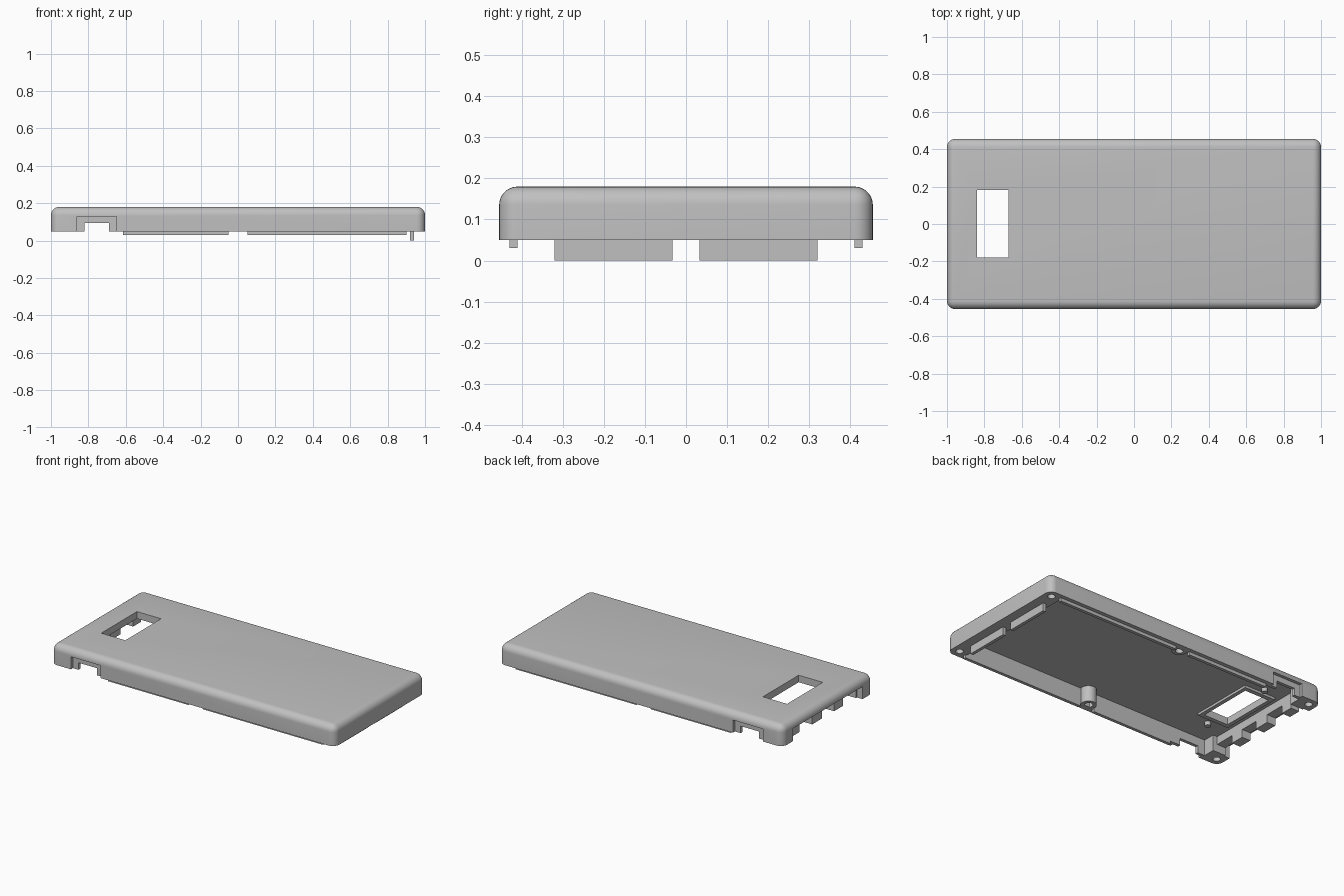
import bpy, bmesh
from mathutils import Matrix

cube = bpy.data.objects.get("Cube")
if cube:
    bpy.data.objects.remove(cube, do_unlink=True)

GREY = (0.53, 0.53, 0.53, 1)
mat = bpy.data.materials.new("plastic grey")
mat.use_nodes = True
mat.diffuse_color = GREY
mat.node_tree.nodes["Principled BSDF"].inputs["Base Color"].default_value = GREY


def finish(name, bm):
    mesh = bpy.data.meshes.new(name)
    bmesh.ops.recalc_face_normals(bm, faces=bm.faces)
    bm.to_mesh(mesh)
    bm.free()
    mesh.materials.append(mat)
    obj = bpy.data.objects.new(name, mesh)
    bpy.context.scene.collection.objects.link(obj)
    return obj


def box_mesh(x, y, z):
    bm = bmesh.new()
    bmesh.ops.create_cube(bm, size=1)
    for v in bm.verts:
        v.co = [r[0] if c < 0 else r[1] for r, c in zip((x, y, z), v.co)]
    return bm


def box(name, x, y, z):
    return finish(name, box_mesh(x, y, z))


def cylinder(name, x, y, radius, z):
    bm = bmesh.new()
    bmesh.ops.create_cone(bm, cap_ends=True, segments=32, radius1=radius, radius2=radius,
                          depth=z[1] - z[0],
                          matrix=Matrix.Translation((x, y, (z[0] + z[1]) / 2)))
    return finish(name, bm)


def select(obj):
    bpy.ops.object.select_all(action="DESELECT")
    obj.select_set(True)
    bpy.context.view_layer.objects.active = obj


def cut(obj, cutter):
    mod = obj.modifiers.new("cut", "BOOLEAN")
    mod.operation = "DIFFERENCE"
    mod.solver = "EXACT"
    mod.object = cutter
    select(obj)
    bpy.ops.object.modifier_apply(modifier=mod.name)
    bpy.data.objects.remove(cutter, do_unlink=True)


def smooth(obj):
    select(obj)
    bpy.ops.object.shade_smooth_by_angle()


BOTTOM, CEILING, TOP = 0.05, 0.15, 0.18
BELOW = -0.1
SIDES = (("front", -1), ("back", 1))


def span(side, a, b):
    return tuple(sorted((side * a, side * b)))


# Rounded outer shell
bm = box_mesh((-1, 1), (-0.455, 0.455), (BOTTOM, TOP))
edges = [e for e in bm.edges if max(v.co.z for v in e.verts) > 0.1]
bmesh.ops.bevel(bm, geom=edges, offset=0.044, segments=7, profile=0.5, affect="EDGES")
shell = finish("case_shell", bm)

# Hollow interior, leaving screw blocks in the corners
cut(shell, box("cutter", (-0.87, 0.89), (-0.415, 0.415), (BELOW, CEILING)))
cut(shell, box("cutter", (-0.9, -0.8), (-0.34, 0.34), (BELOW, CEILING)))

# Display window
cut(shell, box("cutter", (-0.84, -0.67), (-0.178, 0.182), (BELOW, 0.3)))

# Stepped side openings
for _, s in SIDES:
    cut(shell, box("cutter", (-0.86, -0.65), span(s, 0.435, 0.5), (BELOW, 0.13)))
    cut(shell, box("cutter", (-0.82, -0.69), span(s, 0.36, 0.5), (BELOW, 0.095)))

# Connector end: shallow recess, then slots separated by teeth
cut(shell, box("cutter", (-1.1, -0.96), (-0.35, 0.35), (BELOW, 0.13)))
for slot in ((-0.34, -0.21), (-0.12, 0.0), (0.1, 0.23), (0.31, 0.34)):
    cut(shell, box("cutter", (-1.1, -0.88), slot, (BELOW, 0.1)))

# Corner screw holes
for x in (-0.95, 0.95):
    for _, s in SIDES:
        cut(shell, cylinder("cutter", x, s * 0.405, 0.022, (BELOW, 0.12)))
smooth(shell)

for label, s in SIDES:
    # Middle screw bosses
    boss = cylinder(label + "_screw_boss", 0, s * 0.4, 0.046, (BOTTOM, CEILING + 0.003))
    cut(boss, cylinder("cutter", 0, s * 0.4, 0.024, (BELOW, 0.13)))
    smooth(boss)
    # Locating lips along the rim, and end tabs
    for part, x in (("left", (0.05, 0.9)), ("right", (-0.615, -0.05))):
        box(f"{label}_{part}_lip", x, span(s, 0.41, 0.43), (0.03, BOTTOM + 0.01))
    box(label + "_end_tab", (0.92, 0.94), span(s, 0.033, 0.32), (0, BOTTOM + 0.01))
    # Small locating posts by the window
    smooth(cylinder(label + "_window_post", -0.755, s * 0.25, 0.018, (0.125, CEILING + 0.005)))

# Raised frame around the underside of the window
frame = box("window_frame", (-0.865, -0.645), (-0.205, 0.21), (0.135, CEILING + 0.005))
cut(frame, box("cutter", (-0.84, -0.67), (-0.178, 0.182), (BELOW, 0.3)))
